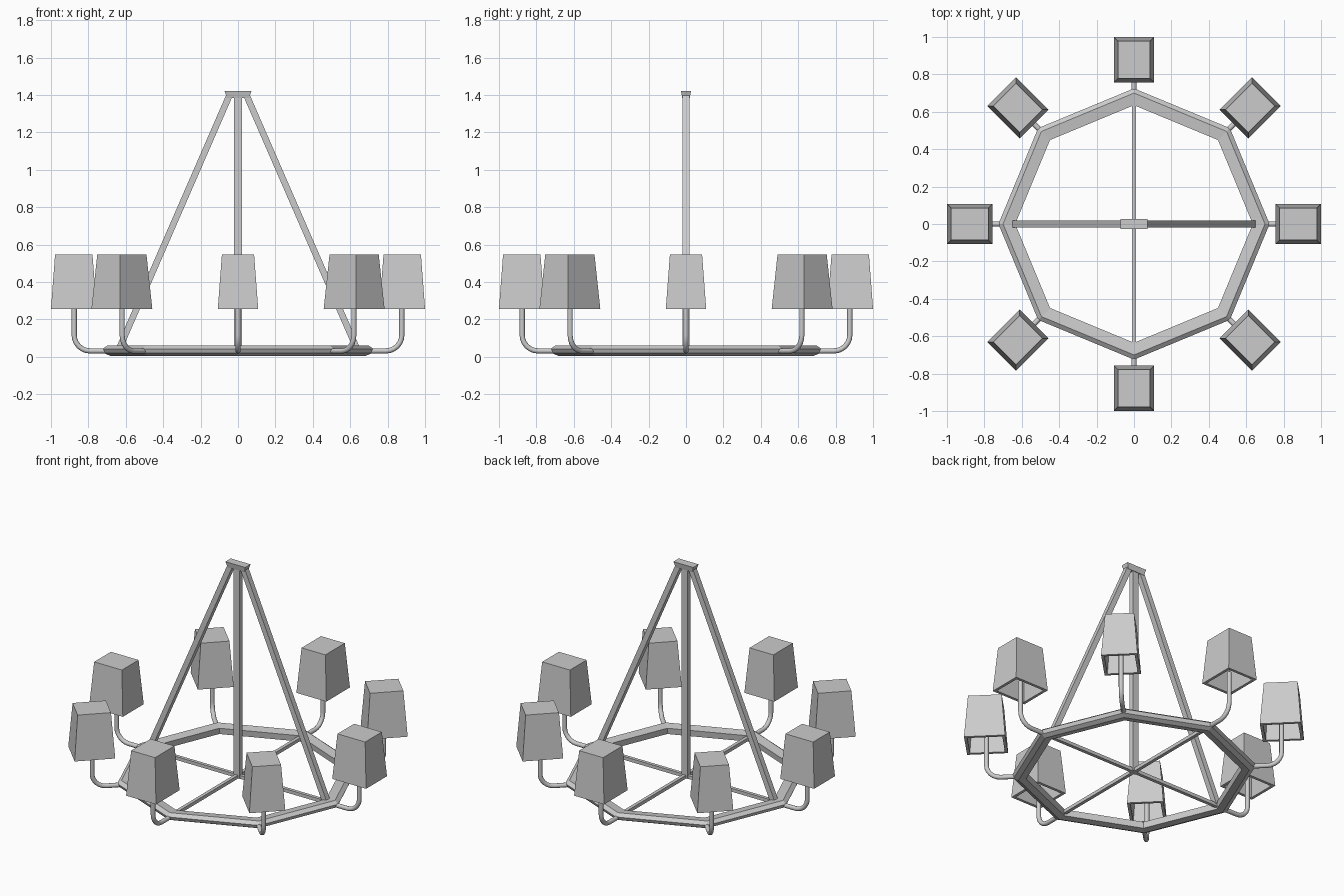
import bpy, bmesh, math
from mathutils import Vector, Matrix

if "Cube" in bpy.data.objects:
    bpy.data.objects.remove(bpy.data.objects["Cube"])


def make(name, verts, faces, smooth=False):
    me = bpy.data.meshes.new(name)
    bm = bmesh.new()
    vs = [bm.verts.new(v) for v in verts]
    for f in faces:
        bm.faces.new([vs[i] for i in f])
    bmesh.ops.recalc_face_normals(bm, faces=bm.faces)
    for f in bm.faces:
        f.smooth = smooth and len(f.verts) == 4
    bm.to_mesh(me)
    bm.free()
    ob = bpy.data.objects.new(name, me)
    bpy.context.collection.objects.link(ob)
    return ob


def loft(name, rings, closed=False, caps=(True, True), smooth=False):
    n, m = len(rings[0]), len(rings)
    verts = [v for r in rings for v in r]
    faces = []
    for k in range(m if closed else m - 1):
        a, b = k * n, (k + 1) % m * n
        faces += [(a + i, a + (i + 1) % n, b + (i + 1) % n, b + i) for i in range(n)]
    if not closed:
        if caps[0]:
            faces.append(tuple(range(n)))
        if caps[1]:
            faces.append(tuple(range((m - 1) * n, m * n)))
    return make(name, verts, faces, smooth)


def rect(cx, hx, hy, z):
    return [(cx + sx * hx, sy * hy, z) for sx, sy in ((-1, -1), (1, -1), (1, 1), (-1, 1))]


def bar(name, a, b, w, d):
    # square bar between two points in the xz or yz plane
    a, b = Vector(a), Vector(b)
    t = (b - a).normalized()
    side = Vector((0, 1, 0)) if abs(t.y) < 0.5 else Vector((1, 0, 0))
    up = t.cross(side)
    return loft(name, [[p + side * sx * w + up * sy * d
                        for sx, sy in ((-1, -1), (1, -1), (1, 1), (-1, 1))] for p in (a, b)])


# octagonal ring with bevelled profile
profile = [(0.635, 0.052), (0.70, 0.06), (0.725, 0.042), (0.715, 0.02), (0.685, 0.006), (0.64, 0.012)]
rings = []
for i in range(8):
    a = math.radians(45 * i)
    rings.append([(r * math.cos(a), r * math.sin(a), z) for r, z in profile])
loft("octagon_ring", rings, closed=True)

# cross braces, centre pole, slanted hangers and top cap
bar("cross_brace_x", (-0.66, 0, 0.035), (0.66, 0, 0.035), 0.011, 0.011)
bar("cross_brace_y", (0, -0.66, 0.035), (0, 0.66, 0.035), 0.011, 0.011)
bar("centre_pole", (0, 0, 0.025), (0, 0, 1.40), 0.017, 0.021)
for s, side in ((-1, "left"), (1, "right")):
    bar(f"hanger_{side}", (s * 0.635, 0, 0.045), (s * 0.045, 0, 1.40), 0.018, 0.017)
loft("top_cap", [rect(0, 0.06, 0.02, 1.385), rect(0, 0.072, 0.027, 1.422)])

# curved arms and tapered lamp shades
R, BEND, C = 0.876, 0.085, 0.032
path = [(0.69, C, 0)]
for k in range(7):
    t = math.radians(15 * k)
    path.append((R - BEND + BEND * math.sin(t), C + BEND - BEND * math.cos(t), t))
path.append((R, 0.32, math.pi / 2))
arm_rings = []
for x, z, t in path:
    nx, nz = -math.sin(t), math.cos(t)
    arm_rings.append([(x + 0.014 * math.sin(q) * nx, 0.014 * math.cos(q),
                       z + 0.014 * math.sin(q) * nz)
                      for q in (2 * math.pi * j / 12 for j in range(12))])
for i in range(8):
    turn = Matrix.Rotation(math.radians(45 * i), 4, 'Z')
    arm = loft(f"arm_{i + 1}", arm_rings, smooth=True)
    # hollow shell, open underneath
    shade = loft(f"lamp_shade_{i + 1}", [
        rect(R + 0.002, 0.085, 0.070, 0.535), rect(R + 0.002, 0.104, 0.090, 0.257),
        rect(R + 0.002, 0.122, 0.108, 0.257), rect(R + 0.002, 0.100, 0.086, 0.548)])
    for ob in (arm, shade):
        ob.data.transform(turn)
